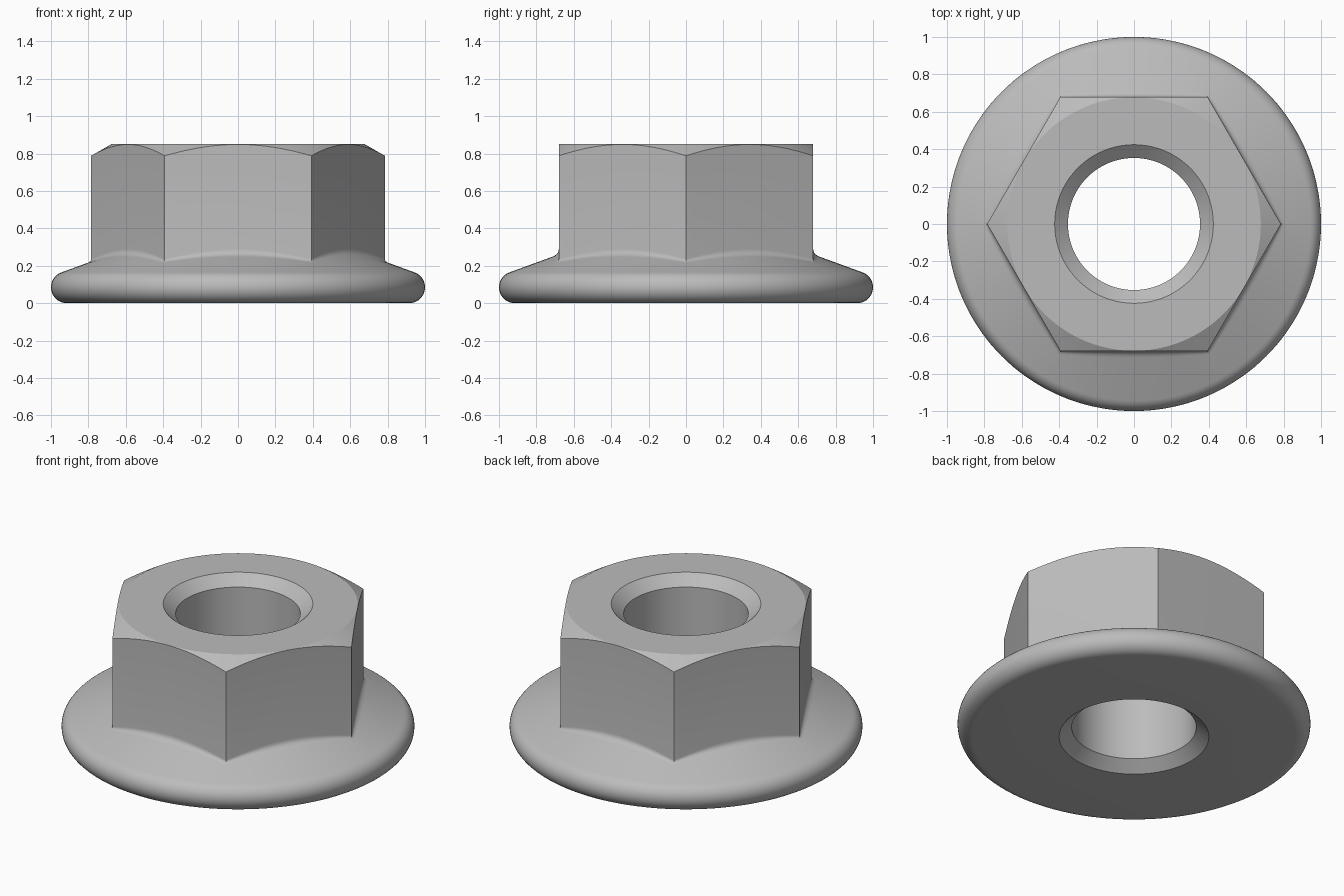
import bpy, bmesh
from math import sin, cos, pi, radians

SEGMENTS = 144
APOTHEM = 0.68
CORNER = APOTHEM / cos(pi / 6)
TOP = 0.85
BORE, BORE_MOUTH, BORE_CHAMFER = 0.353, 0.424, 0.06
RIM = 0.085
CONE_ANGLE = radians(20)

if "Cube" in bpy.data.objects:
    bpy.data.objects.remove(bpy.data.objects["Cube"], do_unlink=True)


def tan_of(a):
    return sin(a) / cos(a)


def hex_radius(angle):
    """Radius of the hexagon, with its corners on the x axis."""
    return APOTHEM / cos(angle % (pi / 3) - pi / 6)


def cone_height(r):
    """Height of the sloping flange top."""
    start = 1 - RIM + RIM * sin(CONE_ANGLE)
    return RIM * (1 + cos(CONE_ANGLE)) + (start - r) * tan_of(CONE_ANGLE)


def section(angle):
    """Closed radial cross-section (r, z) at one angle."""
    h = hex_radius(angle)
    pts = [(BORE, BORE_CHAMFER), (BORE_MOUTH, 0)]
    # Rounded rim of the flange
    for i in range(17):
        a = -pi / 2 + (pi - CONE_ANGLE) * i / 16
        pts.append((1 - RIM + RIM * cos(a), RIM + RIM * sin(a)))
    # Fillet between flange and hexagon
    corner = (h - APOTHEM) / (CORNER - APOTHEM)
    lift = 0.03 - 0.017 * corner
    reach = 0.035 - 0.015 * corner
    ends = [(h + reach, cone_height(h + reach)), (h, cone_height(h)),
            (h, cone_height(h) + lift)]
    for i in range(6):
        t = i / 5
        w = ((1 - t) ** 2, 2 * t * (1 - t), t * t)
        pts.append(tuple(sum(k * p[j] for k, p in zip(w, ends)) for j in (0, 1)))
    # Hexagon side, conical corner chamfer and bore mouth
    pts.append((h, TOP - (h - APOTHEM + 0.002) * tan_of(pi / 6)))
    pts.append((APOTHEM - 0.002, TOP))
    pts.append((BORE_MOUTH, TOP))
    pts.append((BORE, TOP - BORE_CHAMFER))
    return pts


# Loft the cross-sections around the axis
bm = bmesh.new()
columns = []
for s in range(SEGMENTS):
    a = 2 * pi * s / SEGMENTS
    columns.append([bm.verts.new((r * cos(a), r * sin(a), z)) for r, z in section(a)])
count = len(columns[0])
for s in range(SEGMENTS):
    here, there = columns[s], columns[(s + 1) % SEGMENTS]
    for i in range(count):
        j = (i + 1) % count
        bm.faces.new((here[i], there[i], there[j], here[j]))
bmesh.ops.recalc_face_normals(bm, faces=bm.faces)
mesh = bpy.data.meshes.new("flange_nut")
bm.to_mesh(mesh)
bm.free()

nut = bpy.data.objects.new("flange_nut", mesh)
bpy.context.collection.objects.link(nut)

# Plain grey metal
steel = bpy.data.materials.new("steel_grey")
steel.use_nodes = True
colour = (0.5, 0.5, 0.5, 1)
steel.diffuse_color = colour
steel.node_tree.nodes["Principled BSDF"].inputs["Base Color"].default_value = colour
mesh.materials.append(steel)

# Smooth curved areas, keep the hexagon crisp
bpy.ops.object.select_all(action="DESELECT")
nut.select_set(True)
bpy.context.view_layer.objects.active = nut
bpy.ops.object.shade_smooth_by_angle(angle=radians(25))
